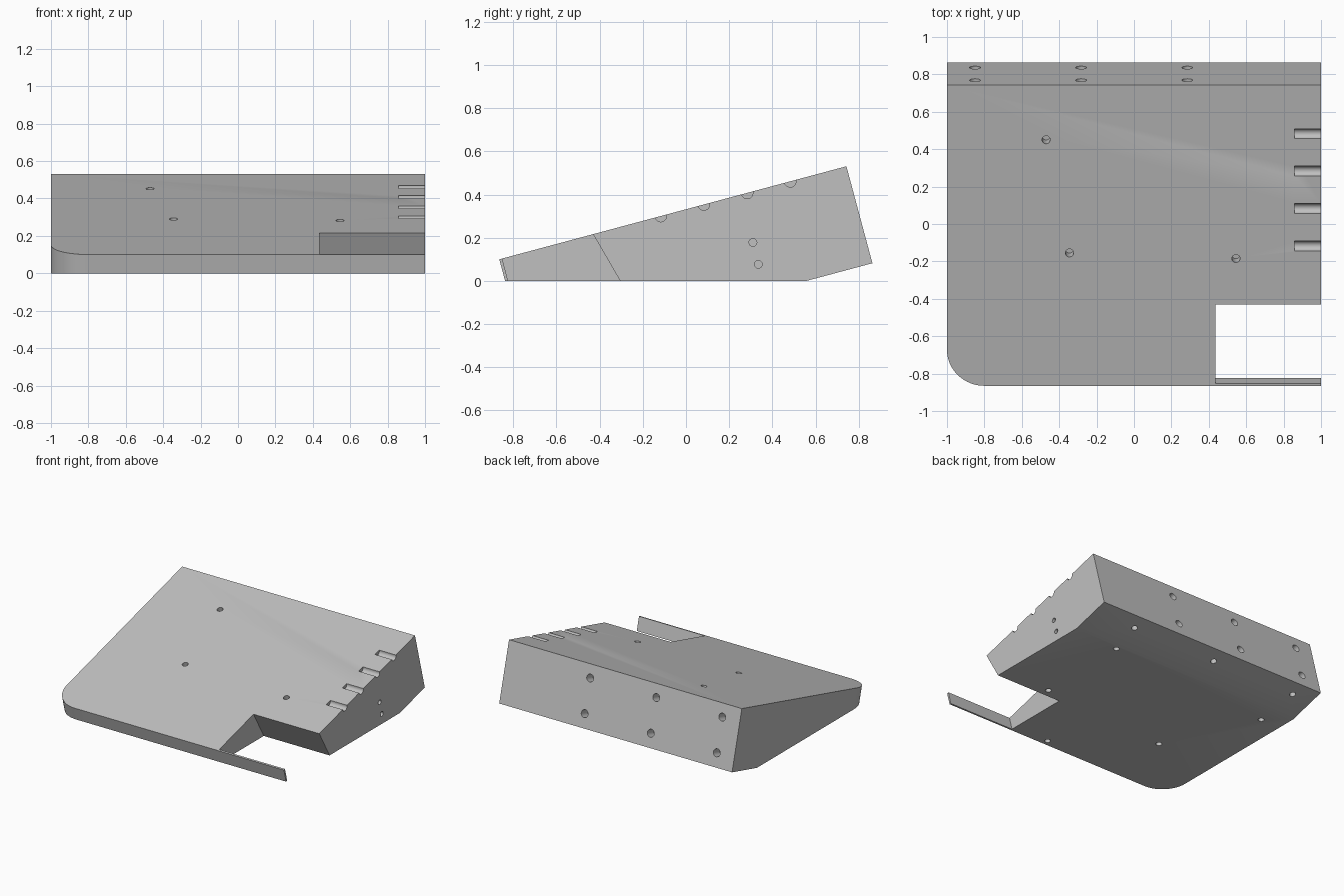
import bpy
import bmesh
import math
from mathutils import Matrix, Vector

if "Cube" in bpy.data.objects:
    bpy.data.objects.remove(bpy.data.objects["Cube"], do_unlink=True)

TILT = math.radians(15)
ALONG = Vector((0, math.cos(TILT), math.sin(TILT)))    # up the slope
NORMAL = Vector((0, -math.sin(TILT), math.cos(TILT)))  # out of the top face
FRONT = Vector((0, -0.865, 0.1))                       # front top edge
LENGTH, THICK, RADIUS = 1.665, 0.465, 0.2

grey = bpy.data.materials.new("plain grey")
grey.use_nodes = True
colour = (0.53, 0.53, 0.53, 1)
grey.diffuse_color = colour
grey.node_tree.nodes["Principled BSDF"].inputs["Base Color"].default_value = colour


def prism(bm, points, shift):
    """Extrude a closed outline by a vector."""
    face = bm.faces.new([bm.verts.new(p) for p in points])
    new = bmesh.ops.extrude_face_region(bm, geom=[face])["geom"]
    moved = [v for v in new if isinstance(v, bmesh.types.BMVert)]
    bmesh.ops.translate(bm, verts=moved, vec=shift)


def drill(bm, centre, axis, radius, depth):
    """Add a round cutter centred on the surface."""
    turn = Vector(axis).to_track_quat("Z", "Y").to_matrix().to_4x4()
    bmesh.ops.create_cone(bm, cap_ends=True, segments=24, radius1=radius,
                          radius2=radius, depth=2 * depth,
                          matrix=Matrix.Translation(centre) @ turn)


def finish(bm, name):
    bmesh.ops.recalc_face_normals(bm, faces=bm.faces[:])
    mesh = bpy.data.meshes.new(name)
    bm.to_mesh(mesh)
    bm.free()
    mesh.materials.append(grey)
    obj = bpy.data.objects.new(name, mesh)
    bpy.context.collection.objects.link(obj)
    return obj


def top_z(y):
    return FRONT.z + (y - FRONT.y) * math.tan(TILT)


# Tilted slab with one rounded front corner, trimmed flat at the ground
plan = [(1, 0), (1, LENGTH), (-1, LENGTH)]
for i in range(17):
    a = math.pi + i / 16 * math.pi / 2
    plan.append((-1 + RADIUS + RADIUS * math.cos(a), RADIUS + RADIUS * math.sin(a)))
bm = bmesh.new()
prism(bm, [FRONT + Vector((x, 0, 0)) + ALONG * u for x, u in plan], -NORMAL * THICK)
cut = bmesh.ops.bisect_plane(bm, geom=bm.verts[:] + bm.edges[:] + bm.faces[:],
                             plane_co=(0, 0, 0), plane_no=(0, 0, -1),
                             clear_outer=True)["geom_cut"]
bmesh.ops.edgeloop_fill(bm, edges=[e for e in cut if isinstance(e, bmesh.types.BMEdge)])
body = finish(bm, "wedge_body")

# Side notch that leaves a thin lip along the front
bm = bmesh.new()
notch = [(-0.956, 0.5), (-0.595, 0.5), (-0.247, -0.1), (-0.798, -0.1)]
prism(bm, [(0.435, y, z) for y, z in notch], (0.7, 0, 0))

# Holes in the top face
for x, y in [(-0.47, 0.45), (-0.345, -0.155), (0.545, -0.185)]:
    drill(bm, (x, y, top_z(y)), NORMAL, 0.022, 0.08)

# Half-round grooves at the edge of the top face
for i in range(4):
    y = -0.117 + 0.2 * i
    drill(bm, (1, y, top_z(y)), (1, 0, 0), 0.027, 0.143)

# Two rows of holes in the back face
for x in (-0.85, -0.283, 0.285):
    for down in (0.1, 0.36):
        p = FRONT + ALONG * LENGTH - NORMAL * down
        drill(bm, (x, p.y, p.z), ALONG, 0.029, 0.08)

# Holes in the side wall
for y, z in [(0.31, 0.178), (0.335, 0.077)]:
    drill(bm, (1, y, z), (1, 0, 0), 0.018, 0.08)

# Holes in the flat base and in its sloping rear strip
for x, y in [(0.6, 0.52), (0.59, -0.24), (0.135, -0.79), (-0.495, -0.317), (-0.83, 0.41)]:
    drill(bm, (x, y, 0), (0, 0, 1), 0.022, 0.05)
for x in (0.63, -0.1, -0.83):
    p = FRONT + ALONG * (LENGTH - 0.11) - NORMAL * THICK
    drill(bm, (x, p.y, p.z), NORMAL, 0.022, 0.05)
cutter = finish(bm, "cutter")
cutter.hide_render = True

# Cut everything in one pass, then discard the cutter
boolean = body.modifiers.new("cuts", "BOOLEAN")
boolean.operation = "DIFFERENCE"
boolean.solver = "EXACT"
boolean.object = cutter
bpy.ops.object.select_all(action="DESELECT")
body.select_set(True)
bpy.context.view_layer.objects.active = body
bpy.ops.object.modifier_apply(modifier=boolean.name)
bpy.data.objects.remove(cutter, do_unlink=True)
bpy.ops.object.shade_smooth_by_angle(angle=math.radians(20))
body.data.update()
